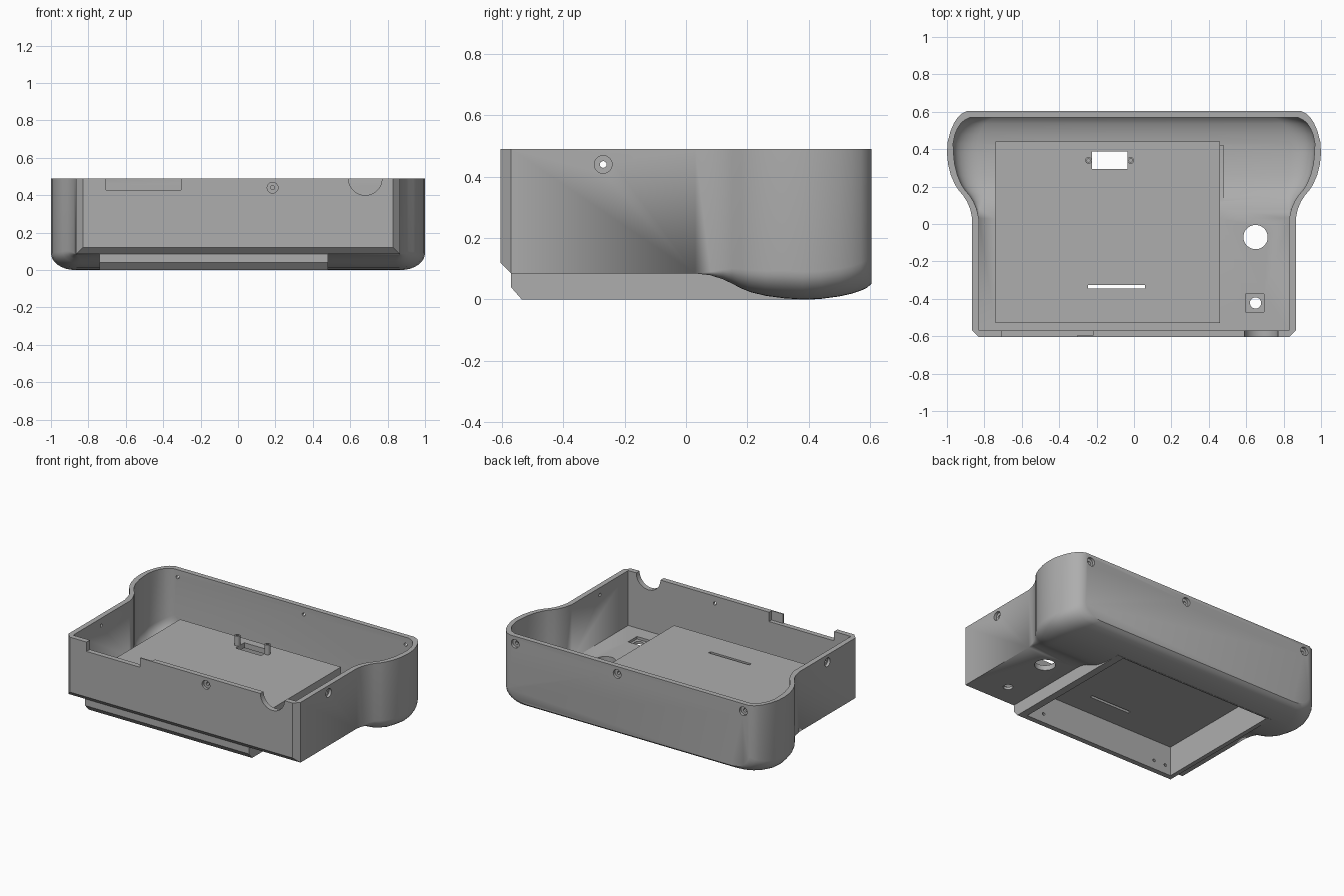
import bpy, bmesh, math
from mathutils import Matrix

if "Cube" in bpy.data.objects:
    bpy.data.objects.remove(bpy.data.objects["Cube"])

grey = bpy.data.materials.new("matte_grey")
grey.use_nodes = True
COLOUR = (0.42, 0.42, 0.42, 1)
grey.diffuse_color = COLOUR
grey.node_tree.nodes["Principled BSDF"].inputs["Base Color"].default_value = COLOUR

WALL = 0.035
TOP = 0.49


def make(name, bm):
    bmesh.ops.recalc_face_normals(bm, faces=bm.faces)
    mesh = bpy.data.meshes.new(name)
    bm.to_mesh(mesh)
    bm.free()
    mesh.materials.append(grey)
    ob = bpy.data.objects.new(name, mesh)
    bpy.context.collection.objects.link(ob)
    return ob


def box(name, x0, x1, y0, y1, z0, z1):
    bm = bmesh.new()
    bmesh.ops.create_cube(bm, size=1)
    for v in bm.verts:
        v.co = ((x0, x1)[v.co.x > 0], (y0, y1)[v.co.y > 0], (z0, z1)[v.co.z > 0])
    return make(name, bm)


def rod(name, centre, radius, depth, axis="Z", sides=32):
    bm = bmesh.new()
    bmesh.ops.create_cone(bm, cap_ends=True, segments=sides, radius1=radius,
                          radius2=radius, depth=depth)
    turn = {"Z": Matrix(), "X": Matrix.Rotation(math.pi / 2, 4, "Y"),
            "Y": Matrix.Rotation(math.pi / 2, 4, "X")}[axis]
    bmesh.ops.transform(bm, verts=bm.verts, matrix=Matrix.Translation(centre) @ turn)
    return make(name, bm)


def prism(name, x0, x1, profile):
    bm = bmesh.new()
    face = bm.faces.new([bm.verts.new((x0, y, z)) for y, z in profile])
    out = bmesh.ops.extrude_face_region(bm, geom=[face])["geom"]
    moved = [g for g in out if isinstance(g, bmesh.types.BMVert)]
    bmesh.ops.translate(bm, verts=moved, vec=(x1 - x0, 0, 0))
    return make(name, bm)


def loft(name, stations, top, steps=8):
    """Stations run front to back: y, half width, underside height, end rounding."""
    bm = bmesh.new()
    loops = []
    for y, x, z, f in stations:
        half = [(x, top)]
        for k in range(steps, -1, -1):
            a = math.pi / 2 * k / steps
            half.append((x - 0.13 * f * (1 - math.sin(a)),
                         z + 0.09 * f * (1 - math.cos(a))))
        ring = half + [(-px, pz) for px, pz in reversed(half)]
        loops.append([bm.verts.new((px, y, pz)) for px, pz in ring])
    n = len(loops[0])
    for a, b in zip(loops, loops[1:]):
        for i in range(n):
            j = (i + 1) % n
            bm.faces.new((a[i], a[j], b[j], b[i]))
    bm.faces.new(loops[0])
    bm.faces.new(loops[-1])
    bmesh.ops.remove_doubles(bm, verts=bm.verts, dist=0.0003)
    bmesh.ops.dissolve_degenerate(bm, edges=bm.edges, dist=0.0003)
    return make(name, bm)


def combine(base, other, operation):
    mod = base.modifiers.new("cut", "BOOLEAN")
    mod.operation = operation
    mod.solver = "EXACT"
    mod.object = other
    bpy.context.view_layer.objects.active = base
    bpy.ops.object.modifier_apply(modifier=mod.name)
    bpy.data.objects.remove(other)


# Outer shell: narrow front, wider rounded grip at the back
front = [(-0.605, 0.83, 0.12, 0), (-0.57, 0.865, 0.085, 0)]
rest = [(0.03, 0.865, 0.085, 0), (0.08, 0.876, 0.079, 0.12), (0.12, 0.893, 0.066, 0.35),
        (0.15, 0.912, 0.052, 0.55), (0.18, 0.937, 0.036, 0.7), (0.21, 0.957, 0.024, 0.8),
        (0.26, 0.979, 0.012, 0.9), (0.32, 0.994, 0.004, 1), (0.38, 1.0, 0, 1),
        (0.44, 0.996, 0.002, 1), (0.5, 0.98, 0.01, 1), (0.54, 0.962, 0.019, 1),
        (0.57, 0.942, 0.029, 1), (0.59, 0.922, 0.038, 1), (0.605, 0.89, 0.052, 1)]
shell = loft("case_shell", front + rest, TOP)

# Hollow interior
inner = [(-0.57, 0.865 - WALL, 0.085 + WALL, 0)]
for y, x, z, f in rest:
    t = min(max((y - 0.38) / 0.2, 0), 1)
    inner.append((y - WALL * t, x - WALL + 0.02 * t, z + WALL, f))
combine(shell, loft("interior", inner, TOP + 0.1), "DIFFERENCE")

# Screen frame below and raised platform inside, with a pocket open underneath
combine(shell, prism("screen_frame", -0.74, 0.48,
        [(-0.57, 0.1), (-0.57, 0.04), (-0.535, 0), (0.42, 0), (0.42, 0.1)]), "UNION")
combine(shell, box("platform", -0.74, 0.46, -0.53, 0.44, 0.06, 0.235), "UNION")
combine(shell, box("screen_pocket", -0.71, 0.43, -0.5, 0.41, -0.1, 0.2), "DIFFERENCE")

cutters = [
    # Cable slot and connector opening through the platform
    box("slot", -0.245, 0.06, -0.345, -0.325, 0.1, 0.3),
    box("opening", -0.225, -0.035, 0.295, 0.388, 0.1, 0.3),
    # Floor holes beside the platform
    rod("round_hole", (0.65, -0.07, 0.1), 0.065, 0.2),
    box("switch_recess", 0.595, 0.695, -0.47, -0.375, 0.103, 0.2),
    rod("switch_hole", (0.65, -0.422, 0.1), 0.03, 0.2),
    # Front wall notches
    box("wide_notch", -0.705, -0.305, -0.7, -0.55, 0.427, 0.6),
    box("tab_recess", -0.31, -0.22, -0.597, -0.55, 0.427, 0.6),
    rod("round_notch", (0.68, -0.6, TOP), 0.09, 0.2, "Y", 48),
]
# Blind screw holes in the front of the pocket
for x in (-0.67, -0.58, 0.3, 0.39):
    cutters.append(rod("blind_hole", (x, -0.5, 0.06), 0.01, 0.04, "Y", 12))

# Countersunk screw holes around the rim
screws = [("Y", 0.185, -0.605)] + [("Y", x, 0.605) for x in (-0.85, 0.09, 0.85)]
screws += [("X", -0.27, s * 0.865) for s in (-1, 1)]
for axis, along, face in screws:
    centre = (along, face, 0.44) if axis == "Y" else (face, along, 0.44)
    cutters.append(rod("screw_head", centre, 0.029, 0.036, axis, 24))
    cutters.append(rod("screw_hole", centre, 0.011, 0.16, axis, 16))

for cutter in cutters:
    combine(shell, cutter, "DIFFERENCE")

# Mounting posts beside the connector opening
parts = [shell]
for side, x in (("right", -0.243), ("left", -0.018)):
    post = rod(side + "_post", (x, 0.34, 0.265), 0.018, 0.07, sides=20)
    combine(post, rod("bore", (x, 0.34, 0.3), 0.009, 0.08, sides=12), "DIFFERENCE")
    parts.append(post)

for ob in parts:
    bpy.ops.object.select_all(action="DESELECT")
    ob.select_set(True)
    bpy.context.view_layer.objects.active = ob
    bpy.ops.object.shade_smooth_by_angle(angle=math.radians(30))
